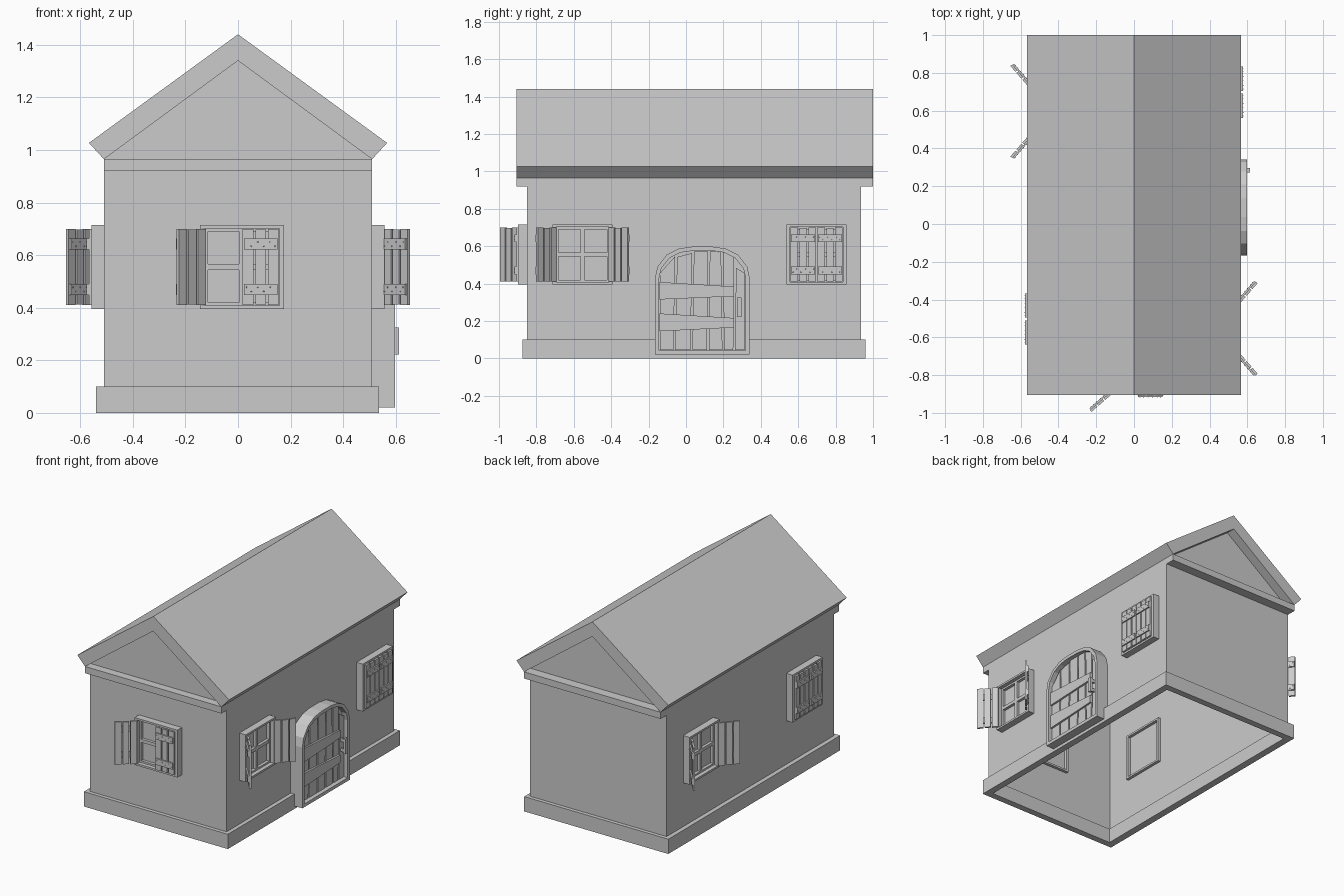
import bpy, bmesh, math
from mathutils import Matrix

if "Cube" in bpy.data.objects:
    bpy.data.objects.remove(bpy.data.objects["Cube"])

# Local frame: u across, v up, w outward from the facade
FRONT = Matrix.Rotation(math.pi / 2, 4, 'X')
RIGHT = Matrix.Rotation(math.pi / 2, 4, 'Z') @ FRONT
LEFT = Matrix.Rotation(-math.pi / 2, 4, 'Z') @ FRONT
T = Matrix.Translation
I = Matrix.Identity(4)


def prism(bm, pts, w0, w1):
    a = [bm.verts.new((u, v, w0)) for u, v in pts]
    b = [bm.verts.new((u, v, w1)) for u, v in pts]
    bm.faces.new(a[::-1])
    bm.faces.new(b)
    for i in range(len(pts)):
        j = (i + 1) % len(pts)
        bm.faces.new((a[i], a[j], b[j], b[i]))


def rect(u0, u1, v0, v1):
    return [(u0, v0), (u1, v0), (u1, v1), (u0, v1)]


def ring(bm, outer, inner, w0, w1):
    loops = [[bm.verts.new((u, v, w)) for u, v in pts]
             for pts, w in ((outer, w0), (outer, w1), (inner, w1), (inner, w0))]
    n = len(outer)
    for k in range(4):
        a, b = loops[k], loops[(k + 1) % 4]
        for i in range(n):
            j = (i + 1) % n
            bm.faces.new((a[i], a[j], b[j], b[i]))


def finish(bm, name, m=I):
    bmesh.ops.recalc_face_normals(bm, faces=bm.faces[:])
    bm.transform(m)
    me = bpy.data.meshes.new(name)
    bm.to_mesh(me)
    bm.free()
    ob = bpy.data.objects.new(name, me)
    bpy.context.collection.objects.link(ob)
    return ob


# Walls with gables: open below and under the roof
bm = bmesh.new()
prism(bm, [(-.51, 0), (.51, 0), (.51, .965), (0, 1.34), (-.51, .965)], -.935, .85)
bm.normal_update()
bmesh.ops.delete(bm, geom=[f for f in bm.faces if abs(f.normal.y) > .3], context='FACES')
finish(bm, "walls", FRONT)

# Plinth ring
bm = bmesh.new()
ring(bm, rect(-.54, .537, -.875, .96), rect(-.49, .49, -.83, .915), 0, .10)
finish(bm, "plinth")

# Ceiling beam slab, overhanging both gable ends
bm = bmesh.new()
prism(bm, rect(-.51, .51, -.905, 1.0), .92, .965)
finish(bm, "ceiling_beam")

# Roof
bm = bmesh.new()
prism(bm, [(-.51, .965), (0, 1.34), (.51, .965), (.567, 1.027), (0, 1.44), (-.567, 1.027)], -1.0, .905)
finish(bm, "roof", FRONT)


def shutter(name, s, angle, m):
    """Plank leaf hinged at u = -s * 0.14, swinging open by angle degrees."""
    bm = bmesh.new()
    span = lambda a, b, v0, v1: rect(min(s * a, s * b), max(s * a, s * b), v0, v1)
    for a, b, top in ((0, .041, .145), (.049, .088, .143), (.096, .137, .145)):
        prism(bm, span(a, b, -top, top), -.006, .007)
    for v in (-.085, .087):
        prism(bm, span(.004, .133, v - .021, v + .021), .007, .016)
        # Rivets
        for k, u in enumerate((.014, .032, .057, .08, .105, .123)):
            bmesh.ops.create_cone(bm, cap_ends=True, segments=6, radius1=.003, radius2=.002, depth=.004,
                                  matrix=T((s * u, v + (.008 if k % 2 else -.008), .017)))
    swing = Matrix.Rotation(math.radians(-s * angle), 4, 'Y')
    finish(bm, name, m @ T((-s * .14, 0, .05)) @ swing)


def window(name, m, left_angle, right_angle):
    # Frame
    bm = bmesh.new()
    ring(bm, rect(-.16, .16, -.16, .16), rect(-.142, .142, -.147, .147), -.02, .047)
    finish(bm, name + "_frame", m)
    # Crossed glazing bars
    bm = bmesh.new()
    prism(bm, rect(-.011, .011, -.147, .147), 0, .02)
    prism(bm, rect(-.142, .142, -.011, .011), 0, .019)
    ring(bm, rect(-.142, .142, -.147, .147), rect(-.13, .13, -.135, .135), 0, .02)
    finish(bm, name + "_bars", m)
    shutter(name + "_shutter_a", 1, left_angle, m)
    shutter(name + "_shutter_b", -1, right_angle, m)


OPEN, Z = 139, .555
window("front_window", T((.015, -.85, Z)) @ FRONT, OPEN, 0)
window("right_window_front", T((.51, -.553, Z)) @ RIGHT, OPEN, OPEN)
window("right_window_back", T((.51, .698, Z)) @ RIGHT, 0, 0)
window("left_window_front", T((-.51, -.503, Z)) @ LEFT, 0, 0)
window("left_window_back", T((-.51, .597, Z)) @ LEFT, OPEN, OPEN)

# Arched door frame
half = [(.253, .02), (.253, .43), (.24, .49), (.19, .555), (.125, .587), (.05, .598)]
half_in = [(.231, .042), (.231, .43), (.219, .482), (.175, .537), (.117, .566), (.048, .576)]
mirror = lambda h: h + [(-u, v) for u, v in reversed(h)]
DOOR = T((.51, .0875, 0)) @ RIGHT
bm = bmesh.new()
ring(bm, mirror(half), mirror(half_in), 0, .087)
finish(bm, "door_frame", DOOR)

# Door backing panel
bm = bmesh.new()
prism(bm, mirror(half_in), 0, .05)
finish(bm, "door_panel", DOOR)


def arch(u):
    u = abs(u)
    for (u1, v1), (u0, v0) in zip(half_in[1:], half_in[2:]):
        if u0 <= u <= u1:
            return v0 + (v1 - v0) * (u1 - u) / (u1 - u0)
    return half_in[-1][1]


# Door planks, slightly skewed with narrow gaps
bm = bmesh.new()
bottom = [-.231, -.15, -.058, .03, .112, .17, .231]
top = [-.231, -.14, -.05, .035, .105, .175, .231]
for i in range(6):
    b0, b1 = bottom[i] + .005, bottom[i + 1] - .005
    t0, t1 = top[i] + .005, top[i + 1] - .005
    prism(bm, [(b0, .045), (b1, .045), (t1, arch(t1) - .004), (t0, arch(t0) - .004)], .05, .062)
finish(bm, "door_planks", DOOR)

# Tapered door battens
bm = bmesh.new()
prism(bm, [(-.228, .315), (.17, .332), (.17, .384), (-.228, .408)], .062, .075)
prism(bm, [(-.228, .145), (.17, .165), (.17, .216), (-.228, .24)], .062, .075)
finish(bm, "door_battens", DOOR)

# Door handle
bm = bmesh.new()
prism(bm, rect(.184, .208, .222, .325), .088, .103)
prism(bm, rect(.189, .203, .23, .25), .06, .088)
prism(bm, rect(.189, .203, .297, .317), .06, .088)
finish(bm, "door_handle", DOOR)
